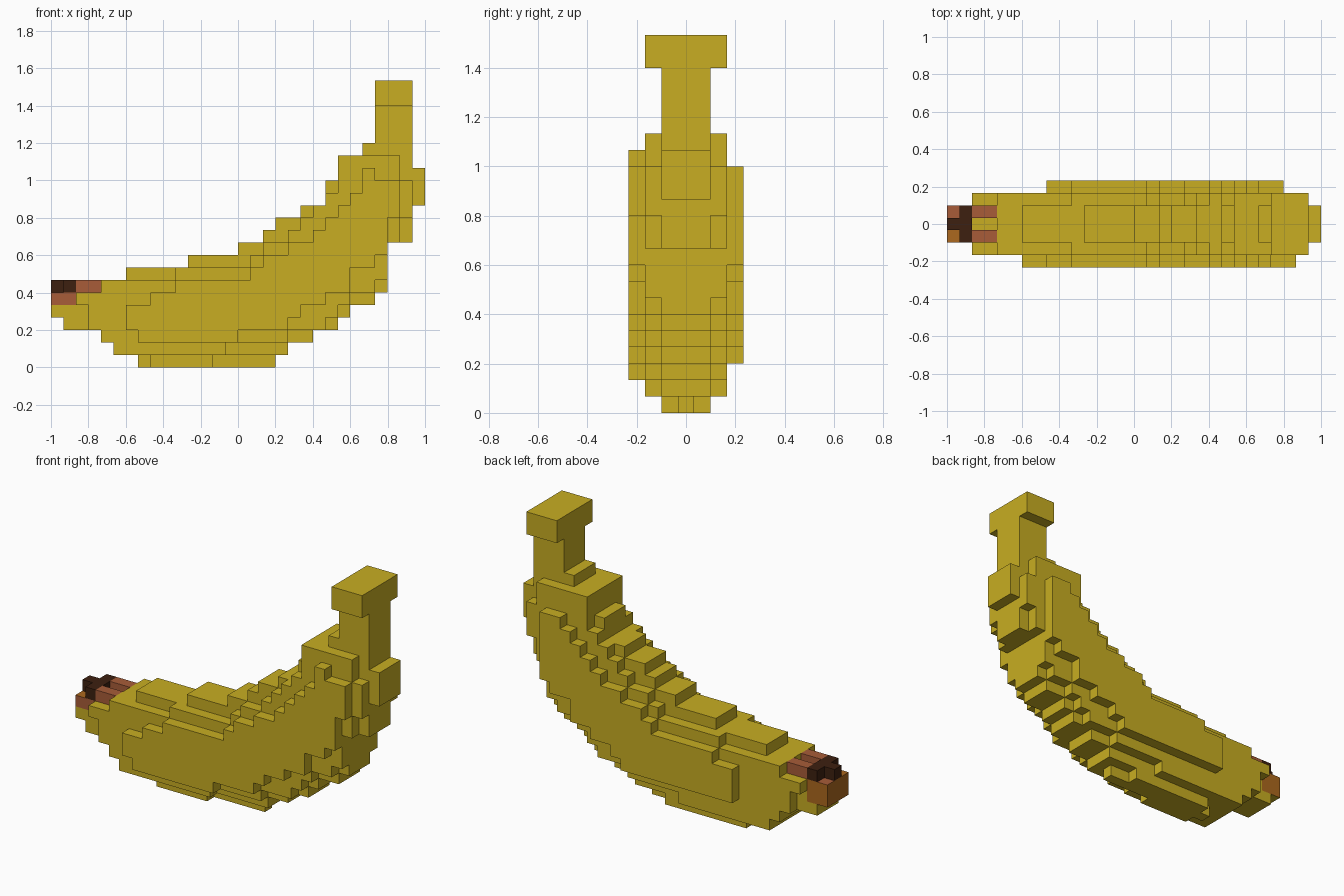
import bpy, bmesh
from mathutils import Vector

if "Cube" in bpy.data.objects:
    bpy.data.objects.remove(bpy.data.objects["Cube"])

V = 1 / 15  # block size


def material(name, rgb):
    m = bpy.data.materials.new(name)
    m.diffuse_color = (*rgb, 1)
    m.use_nodes = True
    m.node_tree.nodes["Principled BSDF"].inputs["Base Color"].default_value = m.diffuse_color
    return m


MATS = [material("banana yellow", (0.578, 0.423, 0.016)),
        material("bruise brown", (0.392, 0.107, 0.040)),
        material("amber brown", (0.413, 0.138, 0.013)),
        material("tip dark brown", (0.048, 0.0144, 0.005))]

# Side profiles: one (first block, end block) along x for each row of blocks
core = [(7, 18), (5, 19), (4, 21), (1, 23), (0, 24), (0, 26), (4, 27), (6, 27),
        (11, 27), (15, 27), (17, 29), (18, 29), (20, 29), (22, 30), (22, 30),
        (23, 30), (23, 29)]
shoulder = [(5, 14), (4, 19), (3, 22), (3, 23), (2, 24), (4, 26), (10, 27),
            (16, 27), (17, 27), (19, 28), (20, 28), (21, 29), (22, 29),
            (23, 29), (23, 28), (23, 28)]                      # from row 1
flank = [(7, 15), (6, 19), (6, 20), (8, 22), (10, 24), (16, 24), (17, 26),
         (19, 27), (21, 27), (22, 27), (23, 28), (24, 28), (25, 28),
         (25, 26)]                                             # from row 2

cells = {}


def fill(part, j, k, a, b):
    for i in range(a, b):
        cells[i, j, k] = part


# Curved body, built in slices from the middle outwards
for k, (a, b) in enumerate(core):
    for j in (-1, 0, 1):
        if k == 0 and j:
            a, b = 8, (13 if j < 0 else 16)
        elif k == 0:
            a, b = core[0]
        fill("body", j, k, a, b)
for k, (a, b) in enumerate(shoulder, 1):
    for j in (-2, 2):
        fill("body", j, k, a, b)
for k, (a, b) in enumerate(flank, 2):
    fill("body", -3, k, a, b)
    if 3 <= k <= 14:                       # back flank is slightly smaller
        fill("body", 3, k, max(a, 8), min(b, 27))

# Stem and its wider cap
for k in range(17, 23):
    w = 2 if k > 20 else 1
    for j in range(-w, w + 1):
        fill("stem", j, k, 25 if k == 17 else 26, 29)

# Blossom tip with raised rim
for key in cells:
    if key[0] < 4 and abs(key[1]) < 2 and key[2] > 2:
        cells[key] = "blossom_tip"
fill("blossom_tip", 0, 6, 0, 2)
for j in (-1, 1):
    fill("blossom_tip", j, 6, 1, 4)


def colour(part, i, j, k, d):
    """Material index of one block face, d is its direction."""
    if part != "blossom_tip" or k < 4:
        return 0
    if k == 6:
        return 3 if i < 2 else 1
    if d[0] < 0:
        return 2
    if d[1] > 0 and (i < 2 or (i == 2 and k == 5)):
        return 2
    if k == 5 and i < 2:
        return 2 if d[2] > 0 and j < 0 else 1
    return 0


DIRS = [(1, 0, 0), (-1, 0, 0), (0, 1, 0), (0, -1, 0), (0, 0, 1), (0, 0, -1)]


def build(part):
    """Make the outward faces of every block in a part."""
    bm = bmesh.new()
    for (i, j, k), p in cells.items():
        if p != part:
            continue
        c = Vector((i - 14.5, j, k + 0.5))
        for d in DIRS:
            if (i + d[0], j + d[1], k + d[2]) in cells:
                continue
            n = Vector(d)
            u = Vector((d[1], d[2], d[0]))
            w = n.cross(u)
            f = bm.faces.new([bm.verts.new((c + (n + u * s + w * t) / 2) * V)
                              for s, t in ((-1, -1), (1, -1), (1, 1), (-1, 1))])
            f.material_index = colour(part, i, j, k, d)
    bmesh.ops.remove_doubles(bm, verts=bm.verts, dist=0.001)
    # Merge coplanar block faces of one colour
    bmesh.ops.dissolve_limit(bm, angle_limit=0.01, verts=bm.verts,
                             edges=bm.edges, delimit={'MATERIAL'})
    me = bpy.data.meshes.new(part)
    bm.to_mesh(me)
    bm.free()
    for m in MATS:
        me.materials.append(m)
    bpy.context.collection.objects.link(bpy.data.objects.new(part, me))


for part in ("body", "stem", "blossom_tip"):
    build(part)
